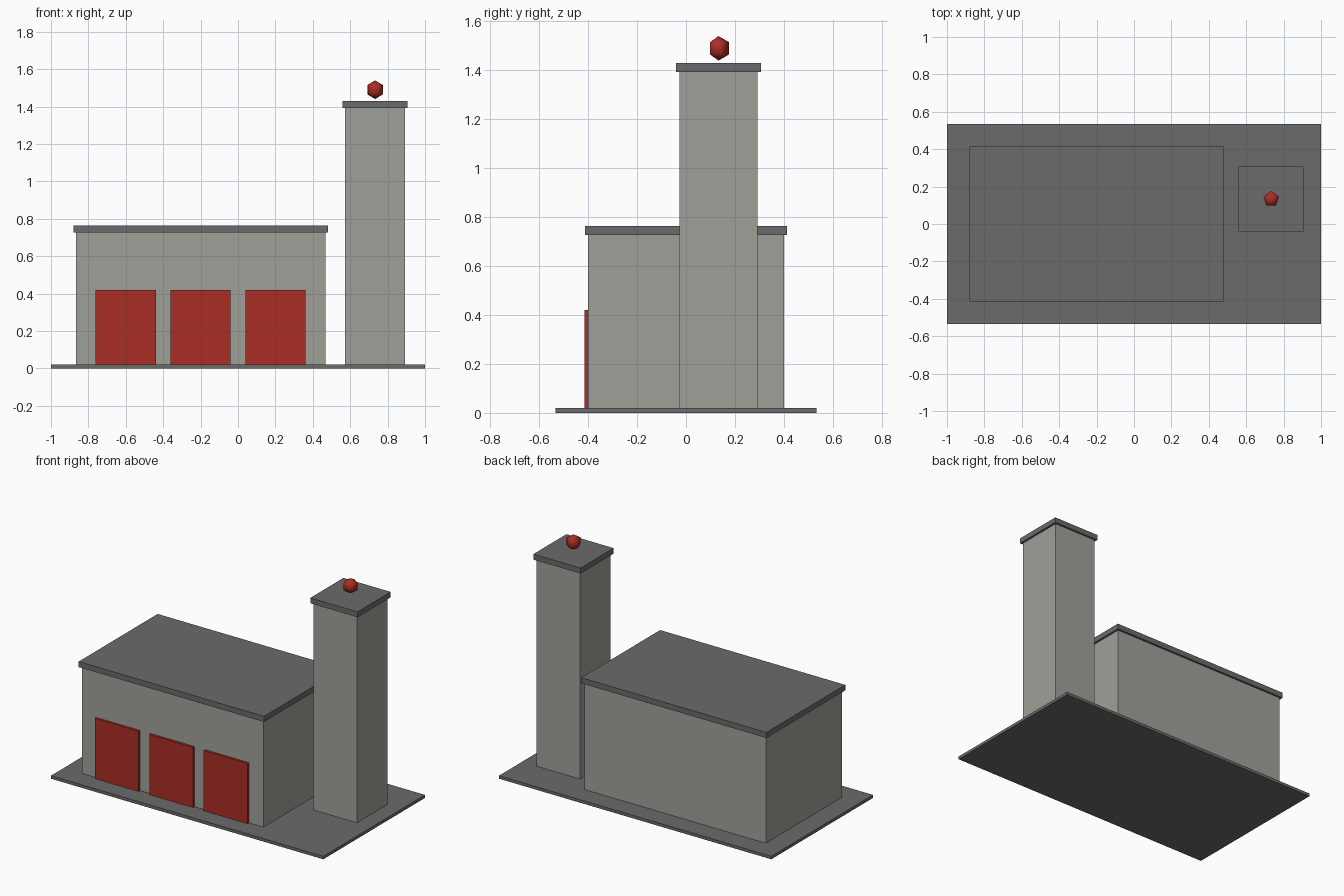
import bpy

cube = bpy.data.objects.get("Cube")
if cube:
    bpy.data.objects.remove(cube, do_unlink=True)


def srgb(v):
    v /= 255
    return v / 12.92 if v <= 0.04045 else ((v + 0.055) / 1.055) ** 2.4


def material(name, r, g, b):
    m = bpy.data.materials.new(name)
    m.use_nodes = True
    col = (srgb(r), srgb(g), srgb(b), 1)
    m.diffuse_color = col
    m.node_tree.nodes["Principled BSDF"].inputs["Base Color"].default_value = col
    return m


wall = material("concrete_grey", 160, 160, 154)
dark = material("dark_grey", 107, 107, 107)
red = material("signal_red", 170, 46, 36)


def box(name, center, size, bottom, top, mat):
    """Box given by its plan centre, plan size and height range."""
    bpy.ops.mesh.primitive_cube_add(size=1, location=(*center, (bottom + top) / 2))
    ob = bpy.context.object
    ob.name = name
    ob.scale = (*size, top - bottom)
    bpy.ops.object.transform_apply(location=False, rotation=False, scale=True)
    ob.data.materials.append(mat)
    return ob


GROUND = 0.02
HALL = (-0.2, 0)
TOWER = (0.733, 0.133)

# Ground slab
box("ground_slab", (0, 0), (2, 1.067), 0, GROUND, dark)

# Main hall with overhanging flat roof
box("hall_walls", HALL, (1.333, 0.8), GROUND, 0.727, wall)
box("hall_roof", HALL, (1.36, 0.827), 0.727, 0.764, dark)

# Three vehicle doors on the front wall
for i, side in enumerate(("right", "middle", "left")):
    box(f"door_{side}", (HALL[0] + (i - 1) * 0.4, -0.405), (0.322, 0.02),
        GROUND, 0.42, red)

# Tower with cap
box("tower_walls", TOWER, (0.32, 0.32), GROUND, 1.393, wall)
box("tower_cap", TOWER, (0.347, 0.347), 1.393, 1.429, dark)

# Five-sided beacon hovering over the tower
bpy.ops.mesh.primitive_uv_sphere_add(segments=5, ring_count=2, radius=0.05,
                                     location=(*TOWER, 1.49))
beacon = bpy.context.object
beacon.name = "beacon"
beacon.data.materials.append(red)
bpy.ops.object.shade_smooth()
